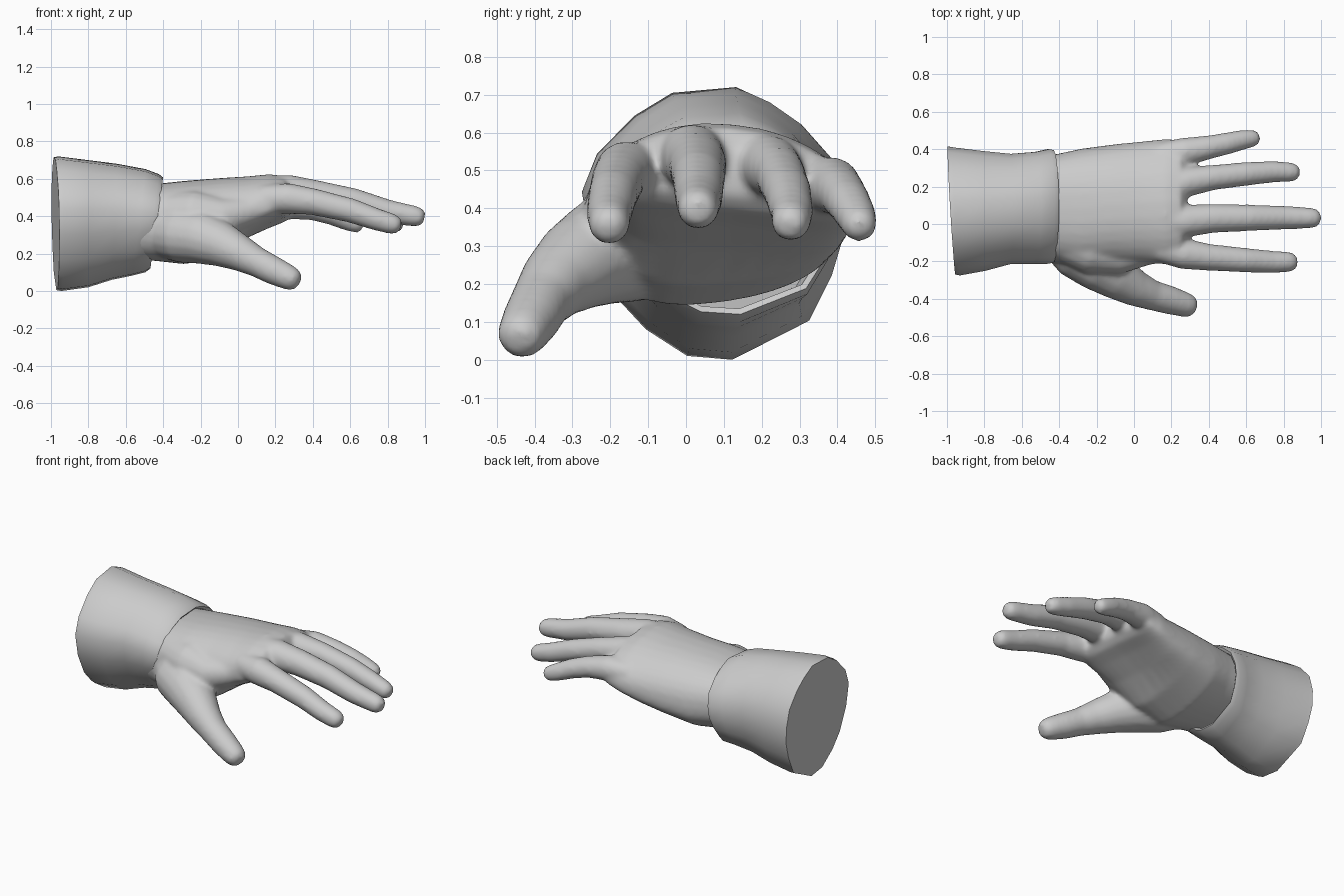
import bpy, bmesh, math
from mathutils import Vector

grey = bpy.data.materials.new("plain grey")
grey.diffuse_color = (0.6, 0.6, 0.6, 1)


def skin_rings(bm, rings):
    """Join a list of equal point rings into one closed tube."""
    loops = [[bm.verts.new(p) for p in r] for r in rings]
    n = len(loops[0])
    for a, b in zip(loops, loops[1:]):
        for i in range(n):
            j = (i + 1) % n
            bm.faces.new((a[i], a[j], b[j], b[i]))
    bm.faces.new(loops[0][::-1])
    bm.faces.new(loops[-1])


def make_object(name, bm):
    bmesh.ops.recalc_face_normals(bm, faces=bm.faces)
    me = bpy.data.meshes.new(name)
    bm.to_mesh(me)
    bm.free()
    me.materials.append(grey)
    ob = bpy.data.objects.new(name, me)
    bpy.context.collection.objects.link(ob)
    return ob


def spow(v, e):
    return math.copysign(abs(v) ** e, v)


def digit(bm, path, n=16):
    """Tapered round limb along (x, y, z, radius) points with a blunt tip."""
    pts = [(Vector(p[:3]), p[3] + 0.004) for p in path]
    end, r = pts[-1]
    t = (end - pts[-2][0]).normalized()
    pts += [(end + t * r * 0.6, r * 0.86), (end + t * r * 0.95, r * 0.5)]
    rings = []
    for i, (p, r) in enumerate(pts):
        d = pts[min(i + 1, len(pts) - 1)][0] - pts[max(i - 1, 0)][0]
        side = Vector((0, 0, 1)).cross(d).normalized()
        up = d.cross(side).normalized()
        rings.append([p + side * r * math.cos(a) + up * r * math.sin(a)
                      for a in (math.tau * k / n for k in range(n))])
    skin_rings(bm, rings)


# Palm and wrist: rounded sections (x, centre y, centre z, half width, half height, arch)
hand = bmesh.new()
palm = [(-.64, .09, .365, .25, .18, 0), (-.42, .085, .37, .288, .205, 0),
        (-.28, .085, .37, .318, .22, .1), (-.1, .105, .405, .322, .20, .25),
        (.05, .115, .455, .327, .16, .4), (.17, .12, .495, .335, .132, .5),
        (.25, .125, .507, .325, .108, .5), (.285, .125, .50, .31, .06, .5)]
rings = []
for x, yc, zc, ry, rz, arch in palm:
    ring = []
    for k in range(32):
        a = math.tau * k / 32
        y = yc + ry * spow(math.cos(a), .85)
        s = math.sin(a)
        heel = max(0, -s) * .14 * (y - yc) if x < 0 else 0
        ring.append((x, y, zc + rz * spow(s, .85) - arch * (y - .03) ** 2 + heel))
    rings.append(ring)
skin_rings(hand, rings)

# Fingers, thumb and the web between thumb and palm
index_finger = [(.03, -.10, .47, .06), (.15, -.128, .492, .076), (.27, -.16, .495, .079),
                (.40, -.178, .478, .068), (.60, -.194, .432, .062), (.74, -.203, .383, .056),
                (.82, -.203, .360, .052)]
middle_finger = [(.03, .02, .51, .06), (.15, .015, .535, .08), (.27, .015, .535, .084),
                 (.42, .03, .515, .074), (.62, .033, .479, .067), (.80, .034, .426, .060),
                 (.945, .032, .400, .052)]
ring_finger = [(.03, .18, .49, .06), (.15, .205, .51, .078), (.27, .222, .512, .077),
               (.42, .248, .49, .064), (.60, .268, .442, .060), (.75, .28, .39, .054),
               (.835, .277, .365, .049)]
little_finger = [(.03, .33, .42, .05), (.15, .365, .453, .07), (.27, .385, .46, .073),
                 (.40, .410, .442, .060), (.50, .431, .412, .055), (.58, .450, .378, .050),
                 (.625, .457, .36, .045)]
thumb = [(-.40, -.05, .31, .13), (-.30, -.15, .30, .145), (-.19, -.22, .285, .138),
         (-.09, -.285, .25, .118), (.01, -.345, .203, .094), (.10, -.382, .156, .077),
         (.19, -.407, .110, .073), (.27, -.430, .073, .064)]
thumb_web = [(-.42, -.05, .40, .13), (-.22, -.135, .40, .135), (-.07, -.165, .395, .10),
             (.06, -.145, .43, .075), (.18, -.13, .48, .06)]
for path in (index_finger, middle_finger, ring_finger, little_finger, thumb, thumb_web):
    digit(hand, path)

# Blend the hand into one smooth skin
hand = make_object("hand", hand)
rm = hand.modifiers.new("fuse", 'REMESH')
rm.mode = 'VOXEL'
rm.voxel_size = 0.013
rm.use_smooth_shade = True
sm = hand.modifiers.new("soften", 'SMOOTH')
sm.factor = 0.5
sm.iterations = 10

# Cuff: one angular outline (y, z) scaled into each ring's box
outline = [(-.28, .44), (-.24, .54), (-.14, .64), (-.04, .70), (.13, .715), (.22, .675),
           (.30, .62), (.38, .53), (.41, .42), (.41, .32), (.38, .22), (.32, .10),
           (.12, 0), (0, .01), (-.11, .08), (-.19, .165), (-.255, .30)]
# x, y range, z range, lean of the ring along z and along y
cuff_rings = [(-.975, -.27, .415, .005, .715, -.02, -.06),
              (-.95, -.275, .41, 0, .72, -.02, -.06),
              (-.80, -.25, .39, .02, .70, .0, -.02),
              (-.66, -.213, .375, .06, .68, .05, 0),
              (-.53, -.215, .385, .083, .652, .12, 0),
              (-.46, -.212, .40, .10, .625, .14, 0),
              (-.435, -.203, .395, .12, .607, .14, 0),
              (-.445, -.19, .38, .135, .59, .14, 0),
              (-.60, -.17, .36, .13, .585, .1, 0)]
rings = []
for x, y0, y1, z0, z1, lz, ly in cuff_rings:
    ring = []
    for y, z in outline:
        v, w = (y + .28) / .69, z / .715
        py, pz = y0 + v * (y1 - y0), z0 + w * (z1 - z0)
        ring.append((x + lz * (pz - .36) + ly * (py - .07), py, pz))
    rings.append(ring)
cuff = bmesh.new()
skin_rings(cuff, rings)
cuff = make_object("cuff", cuff)
bpy.context.view_layer.objects.active = cuff
cuff.select_set(True)
bpy.ops.object.shade_smooth_by_angle(angle=math.radians(40))
